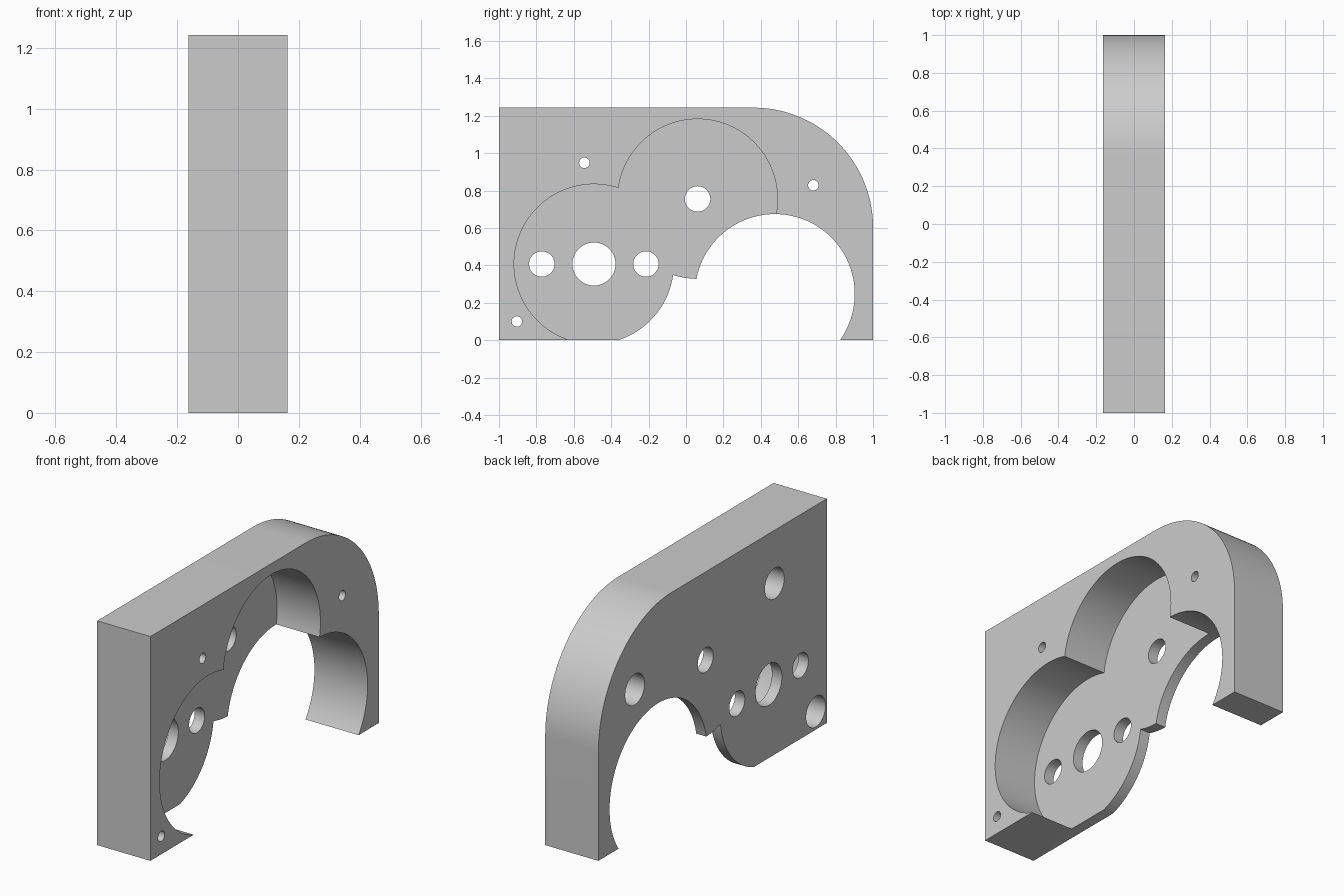
import bpy
import bmesh
from math import atan2, cos, sin, pi, radians, sqrt
from mathutils import Vector

cube = bpy.data.objects.get("Cube")
if cube:
    bpy.data.objects.remove(cube, do_unlink=True)

HALF = 0.163          # half the plate thickness
FLOOR = -0.102        # pocket floor
TOP = 1.243
R = 0.427             # radius shared by the three large bores
LOW = Vector((-0.492, 0.407))
HIGH = Vector((0.062, 0.755))
OPEN = Vector((0.475, 0.247))

grey = bpy.data.materials.new("plain_grey")
grey.use_nodes = True
grey.diffuse_color = (0.6, 0.6, 0.6, 1)
grey.node_tree.nodes["Principled BSDF"].inputs["Base Color"].default_value = (0.6, 0.6, 0.6, 1)


def arc(c, r, a0, a1, n=64):
    """Points (y, z) along an arc, both ends included."""
    return [(c[0] + r * cos(a0 + (a1 - a0) * i / n),
             c[1] + r * sin(a0 + (a1 - a0) * i / n)) for i in range(n + 1)]


def angle(c, p):
    return atan2(p[1] - c[1], p[0] - c[0])


def crossing(c1, c2, side):
    """Crossing of two large bores, to the left (1) or right (-1) of c1->c2."""
    d = c2 - c1
    h = sqrt(R * R - d.length_squared / 4)
    return (c1 + c2) / 2 + Vector((-d.y, d.x)).normalized() * h * side


def prism(name, points, x0, x1):
    """Extrude a (y, z) profile along x."""
    bm = bmesh.new()
    face = bm.faces.new([bm.verts.new((x0, y, z)) for y, z in points])
    ext = bmesh.ops.extrude_face_region(bm, geom=[face])
    bmesh.ops.translate(bm, vec=(x1 - x0, 0, 0),
                        verts=[v for v in ext["geom"] if isinstance(v, bmesh.types.BMVert)])
    bmesh.ops.recalc_face_normals(bm, faces=bm.faces)
    mesh = bpy.data.meshes.new(name)
    bm.to_mesh(mesh)
    bm.free()
    mesh.materials.append(grey)
    obj = bpy.data.objects.new(name, mesh)
    bpy.context.collection.objects.link(obj)
    return obj


def cut(target, cutter):
    cutter.hide_render = True
    mod = target.modifiers.new(cutter.name, "BOOLEAN")
    mod.operation = "DIFFERENCE"
    mod.solver = "EXACT"
    mod.object = cutter
    bpy.context.view_layer.objects.active = target
    bpy.ops.object.modifier_apply(modifier=mod.name)
    bpy.data.objects.remove(cutter, do_unlink=True)


def bore(name, y, z, r, x0=-0.3, x1=0.3):
    cut(plate, prism(name, arc((y, z), r, 0, 2 * pi, 48)[:-1], x0, x1))


# Plate silhouette, with the arched opening and the scalloped lower edge
notch = crossing(LOW, HIGH, -1)
tip = crossing(HIGH, OPEN, -1)
corner = 0.64
foot = -atan2(OPEN.y, sqrt(R * R - OPEN.y ** 2))
outline = [(-1, 0)]
outline += arc(LOW, R, -atan2(LOW.y, sqrt(R * R - LOW.y ** 2)), angle(LOW, notch))
outline += arc(HIGH, R, angle(HIGH, notch), angle(HIGH, tip), 16)[1:]
outline += arc(OPEN, R, angle(OPEN, tip) % (2 * pi), foot, 96)[1:]
outline += [(1, 0)]
outline += arc((1 - corner, TOP - corner), corner, 0, pi / 2)
outline += [(-1, TOP)]
plate = prism("gearbox_plate", outline, -HALF, HALF)

# Two-lobed pocket, open towards the lower edge and the arch
cusp = crossing(LOW, HIGH, 1)
pocket = arc(LOW, R, radians(270), angle(LOW, cusp), 96)
pocket += arc(HIGH, R, angle(HIGH, cusp) % (2 * pi), radians(-20), 96)[1:]
pocket += [(0.45, -0.2), (LOW.x, -0.2)]
cut(plate, prism("pocket_cutter", pocket, FLOOR, 0.3))

# Shaft and fixing holes through the pocket floor
bore("shaft_hole", LOW.x, LOW.y, 0.115)
for dy in (-0.279, 0.278):
    bore("side_hole", LOW.x + dy, LOW.y, 0.068)
bore("upper_hole", HIGH.x, HIGH.y, 0.068)

# Counterbored bolt holes through the full thickness
for y, z in ((-0.543, 0.948), (0.681, 0.828), (-0.904, 0.1)):
    bore("bolt_hole", y, z, 0.028)
    bore("counterbore", y, z, 0.085, -0.3, 0.04)

bpy.ops.object.select_all(action="DESELECT")
plate.select_set(True)
bpy.context.view_layer.objects.active = plate
bpy.ops.object.shade_smooth_by_angle(angle=radians(30))
